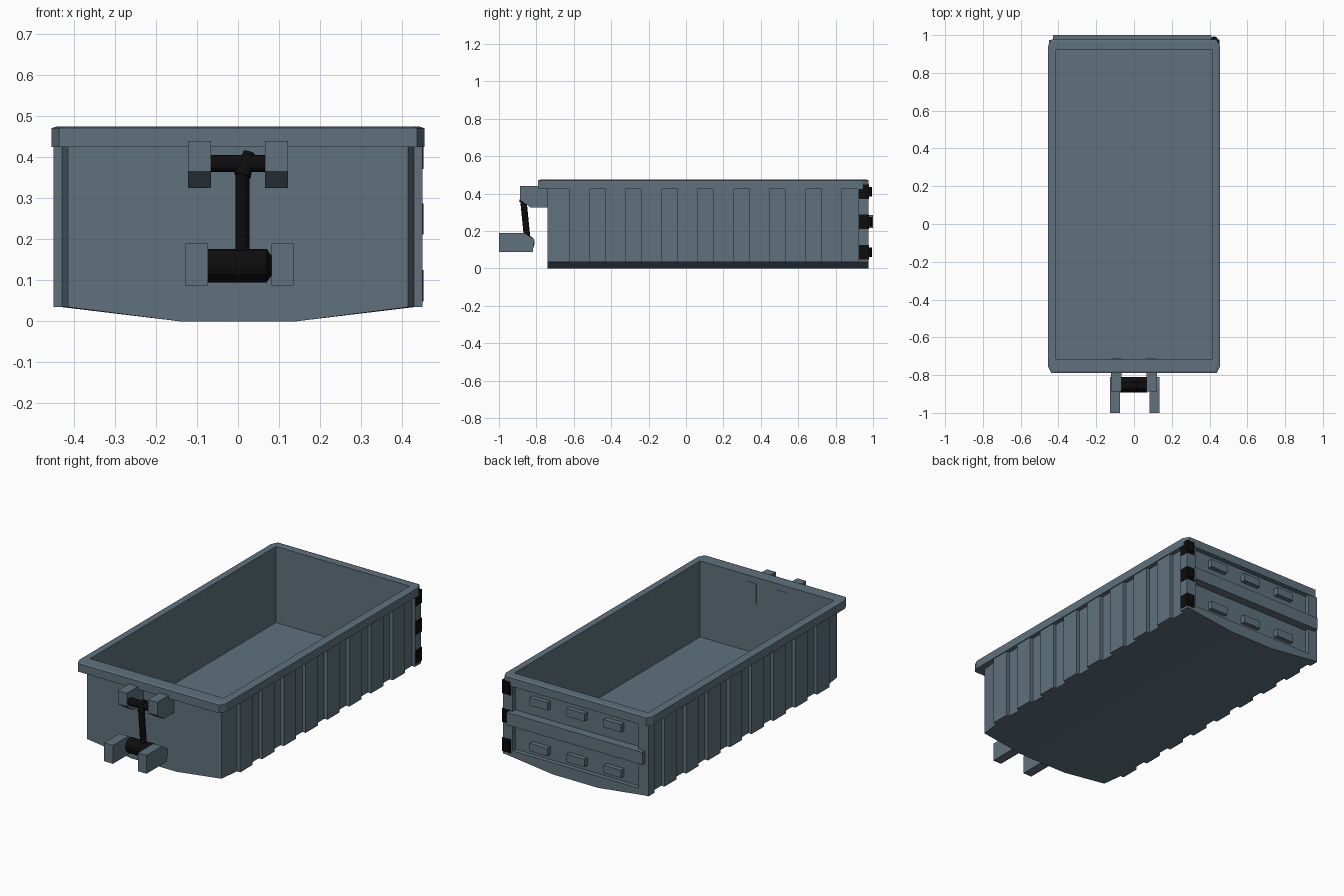
import bpy, bmesh
from mathutils import Vector

if "Cube" in bpy.data.objects:
    bpy.data.objects.remove(bpy.data.objects["Cube"])


def material(name, color):
    m = bpy.data.materials.new(name)
    m.diffuse_color = (*color, 1)
    m.use_nodes = True
    m.node_tree.nodes["Principled BSDF"].inputs["Base Color"].default_value = m.diffuse_color
    return m


STEEL = material("painted_steel", (0.115, 0.165, 0.205))
BLACK = material("black_metal", (0.004, 0.004, 0.004))


def finish(name, bm, mat):
    bmesh.ops.recalc_face_normals(bm, faces=bm.faces)
    me = bpy.data.meshes.new(name)
    bm.to_mesh(me)
    bm.free()
    ob = bpy.data.objects.new(name, me)
    bpy.context.collection.objects.link(ob)
    me.materials.append(mat)
    return ob


def loft(name, loops, mat=STEEL):
    """Skin a list of equal-length point loops and cap both ends."""
    bm = bmesh.new()
    rings = [[bm.verts.new(p) for p in loop] for loop in loops]
    n = len(rings[0])
    for a, b in zip(rings, rings[1:]):
        for i in range(n):
            j = (i + 1) % n
            bm.faces.new((a[i], a[j], b[j], b[i]))
    bm.faces.new(rings[0])
    bm.faces.new(rings[-1][::-1])
    return finish(name, bm, mat)


def box(name, x, y, z, mat=STEEL):
    return loft(name, [[(x[0], y[0], h), (x[1], y[0], h), (x[1], y[1], h), (x[0], y[1], h)] for h in z], mat)


def side_prism(name, x, yz, mat=STEEL):
    return loft(name, [[(v, y, z) for y, z in yz] for v in x], mat)


def rod(name, p, q, r1, r2=None, sides=12):
    p, q = Vector(p), Vector(q)
    d = q - p
    bm = bmesh.new()
    bmesh.ops.create_cone(bm, cap_ends=True, segments=sides, radius1=r1,
                          radius2=r1 if r2 is None else r2, depth=d.length)
    rot = d.to_track_quat('Z', 'Y').to_matrix().to_4x4()
    bmesh.ops.transform(bm, matrix=rot, verts=bm.verts)
    bmesh.ops.translate(bm, vec=(p + q) / 2, verts=bm.verts)
    return finish(name, bm, BLACK)


def cut(ob, cutter):
    m = ob.modifiers.new("cut", 'BOOLEAN')
    m.operation, m.solver, m.object = 'DIFFERENCE', 'EXACT', cutter
    cutter.hide_render = True
    cutter.hide_viewport = True


# Tub with shallow keel-shaped underside
def section(y, w):
    half = [(w, 0.43), (w, 0.035), (0.14, 0)]
    pts = half + [(-x, z) for x, z in reversed(half)]
    return [(x, y, z) for x, z in pts]


tub = loft("tub", [section(-0.74, 0.415), section(-0.62, 0.43), section(0.975, 0.43)])


# Top rim with clipped corners and a softened upper edge
def rim_loop(d, z):
    w, f, b = 0.455 - d, -0.79 + d, 0.977 - d
    return [(w, f + 0.035, z), (w - 0.018, f, z), (-w + 0.018, f, z), (-w, f + 0.035, z),
            (-w, b - 0.035, z), (-w + 0.018, b, z), (w - 0.018, b, z), (w, b - 0.035, z)]


rim = loft("top_rim", [rim_loop(0, 0.425), rim_loop(0, 0.471), rim_loop(0.012, 0.475)])

# Hollow interior and recessed tailgate panel
cavity = box("cavity_cutter", (-0.413, 0.413), (-0.715, 0.925), (0.05, 0.6))
recess = box("tailgate_cutter", (-0.39, 0.39), (0.95, 1.1), (0.065, 0.424))
cut(tub, cavity)
cut(rim, cavity)
cut(tub, recess)

# Side ribs and rear corner posts
for s in (-1, 1):
    xs = sorted((s * 0.418, s * 0.45))
    for i in range(8):
        y = -0.623 + i * 0.1925
        box("side_rib", xs, (y, y + 0.108), (0.035, 0.428))
    box("rear_post", xs, (0.92, 0.975), (0.035, 0.428))

# Tailgate rail and small blocks
box("tailgate_rail", (-0.43, 0.41), (0.94, 1.0), (0.215, 0.285))
for z in (0.115, 0.37):
    for x in (-0.228, 0, 0.228):
        box("tailgate_block", (x - 0.055, x + 0.055), (0.94, 0.976), (z - 0.022, z + 0.022))

# Tailgate hinges
for z in (0.087, 0.25, 0.41):
    box("hinge_leaf", (0.40, 0.4525), (0.925, 0.978), (z - 0.038, z + 0.038), BLACK)
    rod("hinge_pin", (0.425, 0.974, z - 0.026), (0.425, 0.974, z + 0.026), 0.02, sides=8)

# Front brackets
for x in ((-0.122, -0.066), (0.066, 0.122)):
    side_prism("upper_bracket", x, [(-0.713, 0.44), (-0.887, 0.44), (-0.887, 0.365),
                                    (-0.83, 0.325), (-0.713, 0.325)])
for x in ((-0.128, -0.073), (0.082, 0.135)):
    side_prism("lower_bracket", x, [(-1.0, 0.19), (-0.865, 0.19), (-0.81, 0.155),
                                    (-0.82, 0.087), (-1.0, 0.087)])

# Lifting bar, rollers and connecting link
rod("upper_bar", (-0.068, -0.86, 0.385), (0.068, -0.86, 0.385), 0.021)
rod("lower_roller", (-0.074, -0.85, 0.136), (0.07, -0.85, 0.136), 0.041)
rod("roller_tip", (0.07, -0.85, 0.136), (0.083, -0.85, 0.136), 0.041, 0.022)
rod("link", (0.011, -0.87, 0.37), (0.011, -0.848, 0.15), 0.017)
rod("link_collar", (0.011, -0.872, 0.355), (0.027, -0.858, 0.412), 0.021, 0.014)
